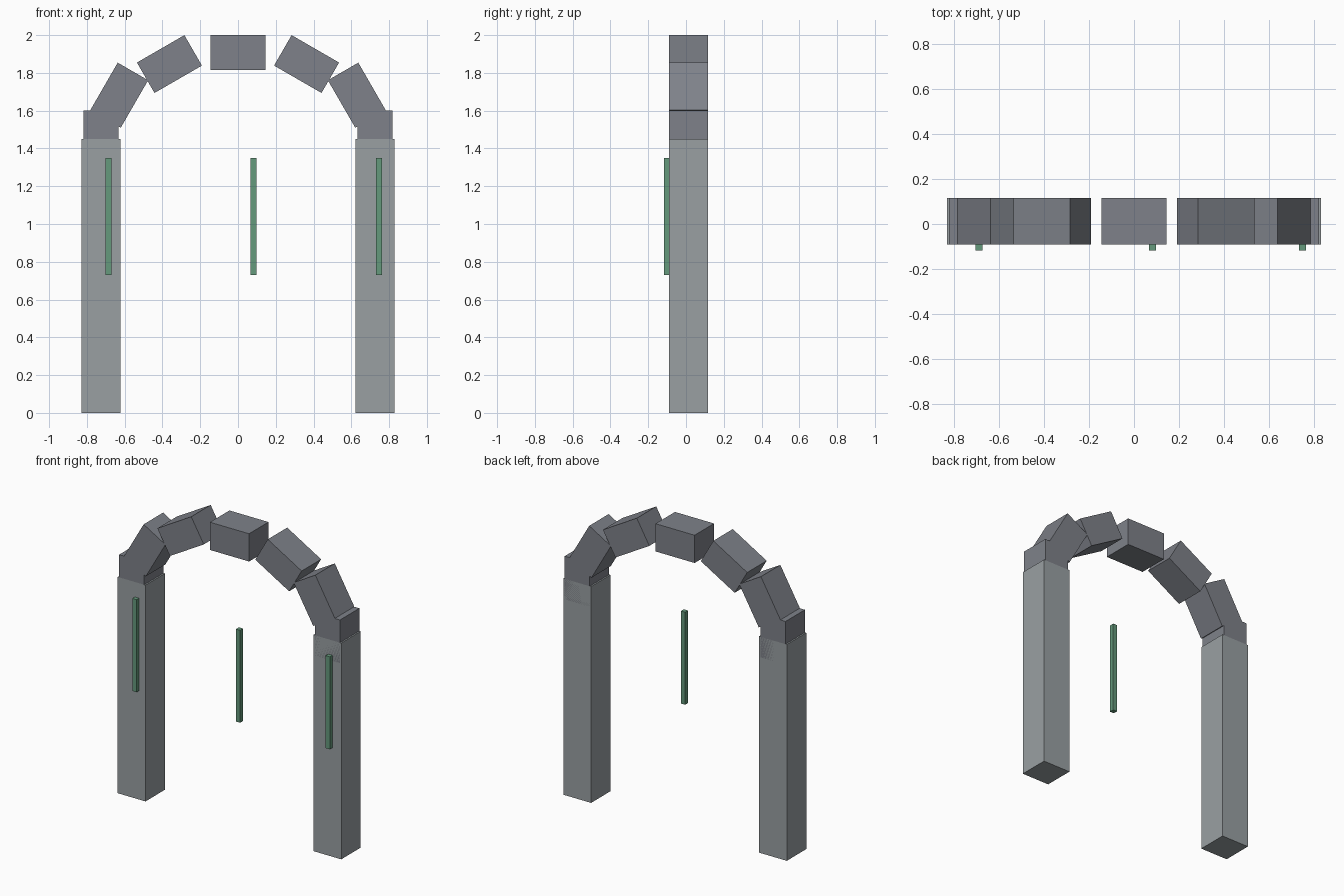
import bpy
from math import radians, sin, cos

if "Cube" in bpy.data.objects:
    bpy.data.objects.remove(bpy.data.objects["Cube"])


def material(name, color):
    mat = bpy.data.materials.new(name)
    mat.diffuse_color = color
    mat.use_nodes = True
    mat.node_tree.nodes["Principled BSDF"].inputs["Base Color"].default_value = mat.diffuse_color
    return mat


def box(name, center, size, angle=0.0, mat=None):
    bpy.ops.mesh.primitive_cube_add(size=1, location=center, rotation=(0, angle, 0))
    ob = bpy.context.object
    ob.name = name
    ob.scale = size
    if mat:
        ob.data.materials.append(mat)
    bpy.ops.object.transform_apply(location=False, rotation=True, scale=True)
    return ob


vine_green = material("vine_green", (0.13, 0.32, 0.2, 1))
pillar_grey = material("pillar_grey", (0.32, 0.35, 0.365, 1))
arch_grey = material("arch_grey", (0.21, 0.222, 0.252, 1))

DEPTH = 0.206   # shared front-to-back depth of the stonework
Y = 0.013       # stonework sits slightly back; the strips stand in front

# Two square pillars
for side, sx in (("left", -1), ("right", 1)):
    box(f"{side}_pillar", (sx * 0.726, Y, 0.725), (0.206, DEPTH, 1.45), mat=pillar_grey)

# Seven arch stones, turned in 30 degree steps along a flattened arc
for i in range(7):
    a = radians(-90 + 30 * i)
    pos = (0.726 * sin(a), Y, 1.457 + 0.45 * cos(a))
    box(f"arch_stone_{i + 1}", pos, (0.29, DEPTH, 0.186), a, arch_grey)

# Thin hanging green strips along the front plane
for i, x in enumerate((-0.686, 0.082, 0.747)):
    box(f"hanging_strip_{i + 1}", (x, -0.101, 1.04), (0.031, 0.031, 0.62), mat=vine_green)
